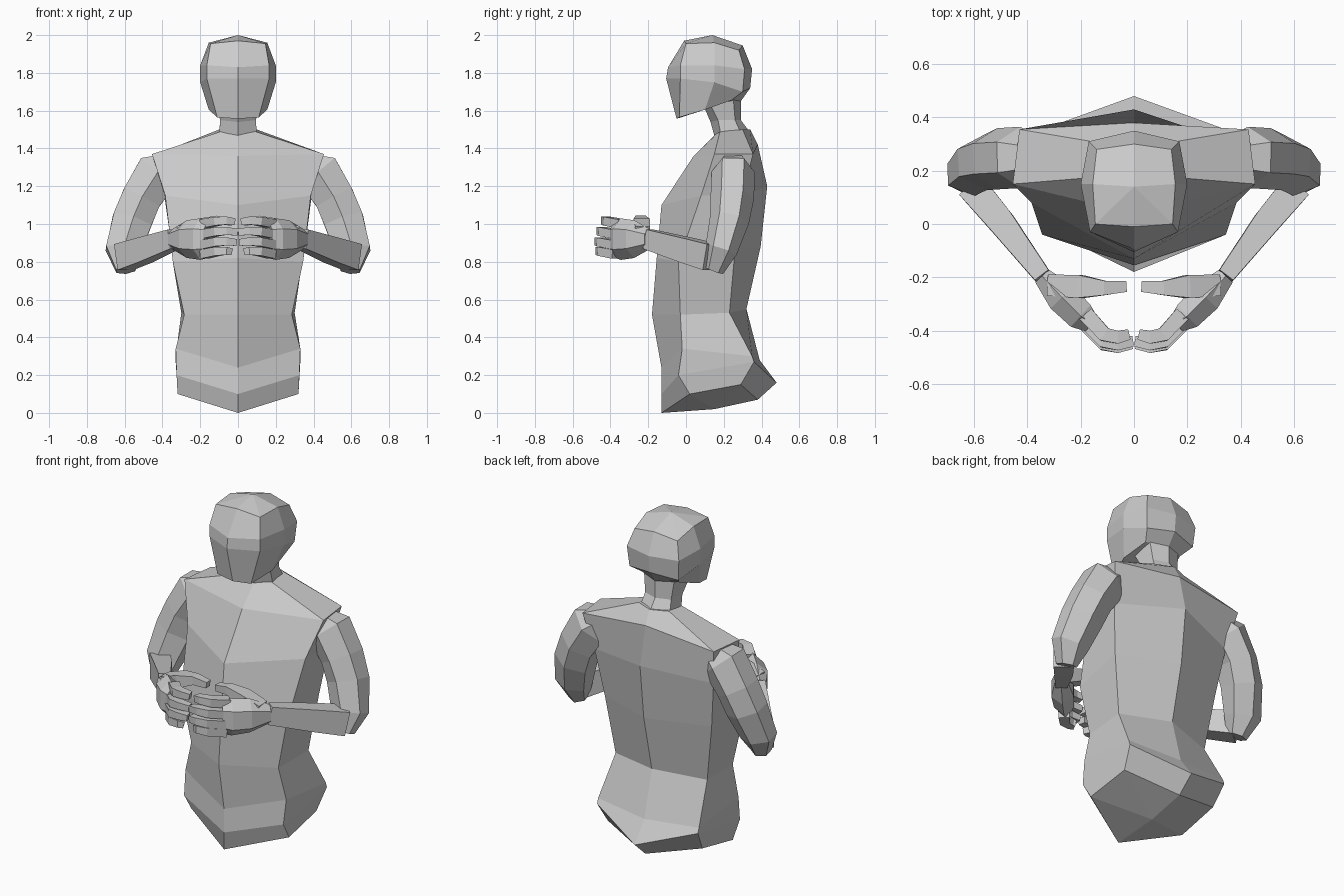
import bpy
import bmesh
import math
from mathutils import Vector

default_cube = bpy.data.objects.get("Cube")
if default_cube:
    bpy.data.objects.remove(default_cube, do_unlink=True)

GREY = (0.6, 0.6, 0.6, 1.0)
clay = bpy.data.materials.new("plain_grey")
clay.use_nodes = True
clay.diffuse_color = GREY
clay.node_tree.nodes["Principled BSDF"].inputs["Base Color"].default_value = GREY


def loft(name, rings, start=None, end=None):
    """Skin a stack of closed rings and close both ends with a fan."""
    bm = bmesh.new()
    loops = [[bm.verts.new(point) for point in ring] for ring in rings]
    count = len(loops[0])
    for lower, upper in zip(loops, loops[1:]):
        for i in range(count):
            j = (i + 1) % count
            bm.faces.new((lower[i], lower[j], upper[j], upper[i]))
    for loop, tip in ((loops[0], start), (loops[-1], end)):
        if tip is None:
            tip = sum((vert.co for vert in loop), Vector()) / count
        apex = bm.verts.new(tip)
        for i in range(count):
            bm.faces.new((loop[i], loop[(i + 1) % count], apex))
    bmesh.ops.recalc_face_normals(bm, faces=bm.faces)
    mesh = bpy.data.meshes.new(name)
    bm.to_mesh(mesh)
    bm.free()
    mesh.materials.append(clay)
    part = bpy.data.objects.new(name, mesh)
    bpy.context.collection.objects.link(part)
    return part


def mirrored(half):
    """Complete a half ring that runs from front centre to back centre."""
    return half + [(-x, y, z) for x, y, z in reversed(half[1:-1])]


def tube(name, path, side, sides=6, reference=(0, 0, 1)):
    """Limb along a path of (centre, half width, half height)."""
    centres = [Vector(centre) for centre, _, _ in path]
    angles = [math.tau * (k + 0.5) / sides for k in range(sides)]
    wide = max(math.cos(a) for a in angles)
    tall = max(math.sin(a) for a in angles)
    rings = []
    for i, (_, width, height) in enumerate(path):
        ahead = centres[min(i + 1, len(path) - 1)]
        behind = centres[max(i - 1, 0)]
        tangent = (ahead - behind).normalized()
        across = tangent.cross(Vector(reference)).normalized()
        upward = across.cross(tangent)
        ring = []
        for a in angles:
            point = (centres[i] + across * (width * math.cos(a) / wide)
                     + upward * (height * math.sin(a) / tall))
            ring.append((point.x * side, point.y, point.z))
        rings.append(ring)
    return loft(name, rings)


# Torso with shoulders: front centre, front side, back side, back centre
torso = [
    [(0, -.13, 0), (.32, .02, .1), (.31, .29, .15), (0, .38, .07)],
    [(0, -.13, .1), (.325, -.04, .2), (.33, .36, .27), (0, .48, .16)],
    [(0, -.13, .24), (.33, -.02, .34), (.33, .35, .3), (0, .39, .28)],
    [(0, -.18, .52), (.285, -.03, .52), (.3, .23, .53), (0, .32, .55)],
    [(0, -.155, .82), (.345, -.04, .8), (.35, .26, .87), (0, .395, .88)],
    [(0, -.13, 1.1), (.385, .08, 1.15), (.39, .3, 1.15), (0, .43, 1.2)],
    [(0, .04, 1.36), (.455, .15, 1.37), (.43, .355, 1.37), (0, .38, 1.42)],
    [(0, .15, 1.47), (.09, .18, 1.49), (.1, .3, 1.5), (0, .34, 1.5)],
]
loft("torso", [mirrored(half) for half in torso], start=(0, .15, .02))

# Neck, leaning forward and flaring under the skull
neck = [
    [(0, .16, 1.43), (.1, .19, 1.45), (.1, .3, 1.46), (0, .35, 1.47)],
    [(0, .13, 1.54), (.095, .17, 1.55), (.085, .26, 1.55), (0, .29, 1.55)],
    [(0, .1, 1.61), (.11, .13, 1.63), (.1, .25, 1.67), (0, .29, 1.66)],
]
loft("neck", [mirrored(half) for half in neck])

# Head: jaw, cheek, brow and crown rings
head = [
    [(0, -.05, 1.557), (.11, -.035, 1.565), (.155, .1, 1.605),
     (.12, .24, 1.655), (0, .29, 1.65)],
    [(0, -.105, 1.77), (.165, -.03, 1.77), (.2, .15, 1.75),
     (.16, .3, 1.7), (0, .34, 1.72)],
    [(0, -.095, 1.83), (.165, -.03, 1.84), (.2, .15, 1.84),
     (.17, .31, 1.82), (0, .35, 1.82)],
    [(0, -.01, 1.97), (.145, 0, 1.955), (.155, .15, 1.96),
     (.14, .28, 1.92), (0, .3, 1.945)],
]
loft("head", [mirrored(half) for half in head], end=(0, .14, 2))

# Height, fingertip position and forward offset of each finger
FINGERS = {"index": (1, .02, .025), "middle": (.945, .005, 0),
           "ring": (.89, .01, -.01), "little": (.84, .04, -.005)}

for side, label in ((1, "left"), (-1, "right")):
    # Upper arm, rooted in the shoulder and running down to the elbow point
    tube(label + "_upper_arm", [
        ((.36, .25, 1.32), .06, .08),
        ((.425, .25, 1.275), .115, .115),
        ((.51, .245, 1.14), .105, .115),
        ((.56, .23, 1.02), .105, .105),
        ((.605, .185, .86), .095, .085),
        ((.595, .145, .755), .05, .055),
    ], side, reference=(0, 1, 0))

    # Forearm reaching in towards the chest
    tube(label + "_forearm", [
        ((.605, .135, .825), .055, .07),
        ((.5, .01, .86), .05, .065),
        ((.34, -.2, .92), .032, .052),
    ], side, sides=4)

    # Flat hand, standing on edge
    tube(label + "_hand", [
        ((.345, -.195, .92), .035, .055),
        ((.27, -.275, .92), .06, .1),
        ((.2, -.345, .92), .055, .11),
        ((.16, -.375, .92), .035, .1),
    ], side)

    # Four fingers curling inward
    for finger, (height, tip, offset) in FINGERS.items():
        tube(label + "_" + finger + "_finger", [
            ((.18, -.365 + offset, height), .03, .024),
            ((.11, -.44 + offset, height + .015), .027, .023),
            ((.06, -.45 + offset, height + .018), .024, .021),
            ((tip, -.44 + offset, height + .012), .02, .018),
        ], side, sides=4)

    # Thumb pointing across above the palm
    tube(label + "_thumb", [
        ((.31, -.23, .95), .04, .04),
        ((.2, -.235, .995), .043, .035),
        ((.11, -.24, 1.02), .027, .024),
        ((.03, -.235, 1.01), .02, .018),
    ], side, sides=4)
